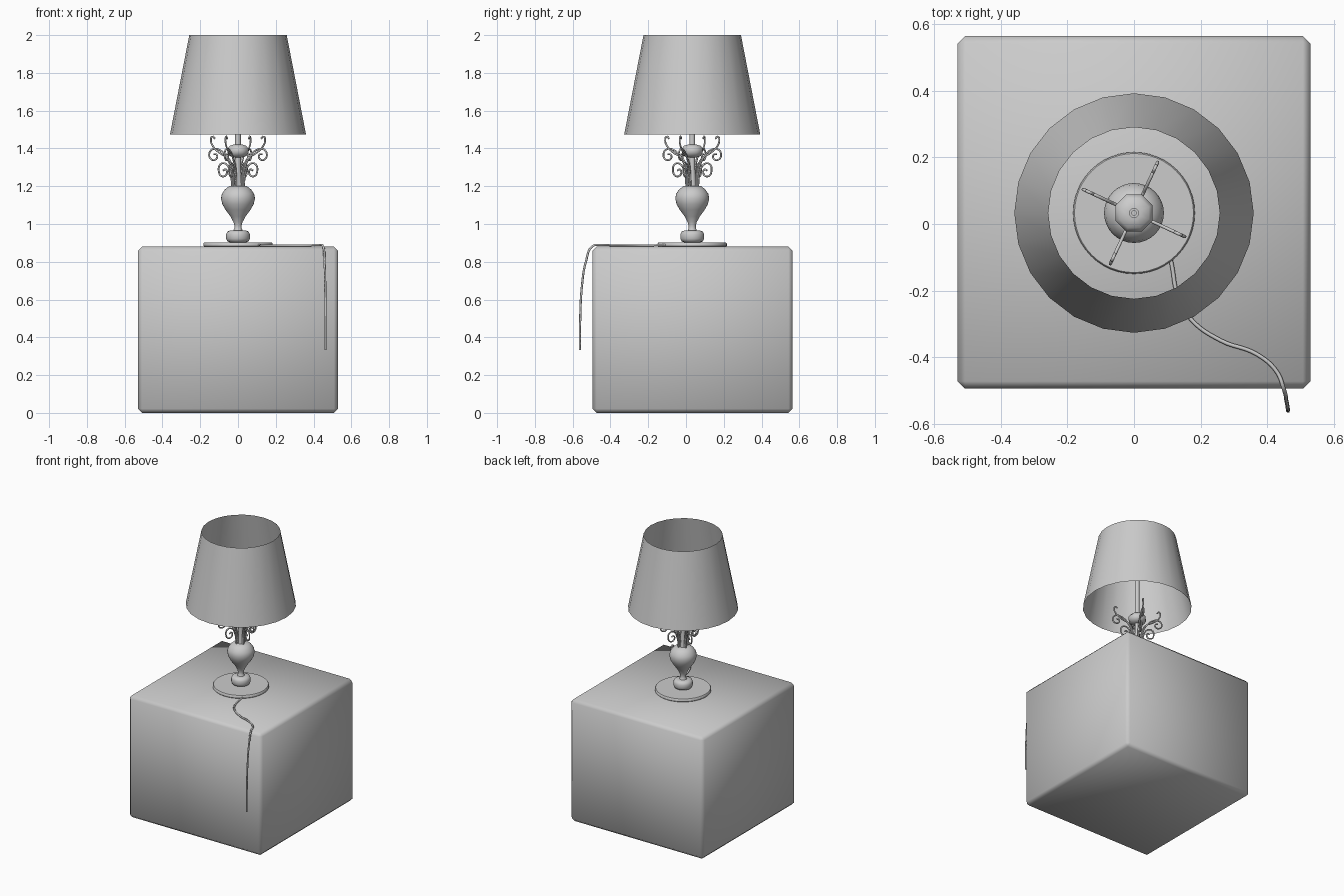
import bpy
import bmesh
from math import sin, cos, pi, radians
from mathutils import Vector

if "Cube" in bpy.data.objects:
    bpy.data.objects.remove(bpy.data.objects["Cube"])

CENTRE = Vector((0, 0.033, 0))      # lamp axis


def finish(name, bm, angle=40):
    bmesh.ops.recalc_face_normals(bm, faces=bm.faces)
    mesh = bpy.data.meshes.new(name)
    bm.to_mesh(mesh)
    bm.free()
    ob = bpy.data.objects.new(name, mesh)
    bpy.context.collection.objects.link(ob)
    bpy.ops.object.select_all(action='DESELECT')
    ob.select_set(True)
    bpy.context.view_layer.objects.active = ob
    bpy.ops.object.shade_smooth_by_angle(angle=radians(angle))
    return ob


def lathe(name, profile, sides, caps=True, angle=40, turn=0.0):
    """Revolve (radius, z) points around the lamp axis."""
    bm = bmesh.new()
    rings = []
    for r, z in profile:
        rings.append([bm.verts.new(CENTRE + Vector((r * cos(turn + 2 * pi * i / sides),
                                                    r * sin(turn + 2 * pi * i / sides), z)))
                      for i in range(sides)])
    for a, b in zip(rings, rings[1:]):
        for i in range(sides):
            j = (i + 1) % sides
            bm.faces.new((a[i], a[j], b[j], b[i]))
    if caps:
        bm.faces.new(rings[0][::-1])
        bm.faces.new(rings[-1])
    return finish(name, bm, angle)


def wire(name, paths, radius, resolution=5):
    """Round wire through smooth paths of points."""
    cu = bpy.data.curves.new(name, 'CURVE')
    cu.dimensions = '3D'
    cu.bevel_depth = radius
    cu.bevel_resolution = 1
    cu.resolution_u = resolution
    cu.use_fill_caps = True
    for pts in paths:
        sp = cu.splines.new('BEZIER')
        sp.bezier_points.add(len(pts) - 1)
        for bp, p in zip(sp.bezier_points, pts):
            bp.co = p
            bp.handle_left_type = bp.handle_right_type = 'AUTO'
    ob = bpy.data.objects.new(name, cu)
    bpy.context.collection.objects.link(ob)
    return ob


# bedside block with chamfered edges, softly shaded
bm = bmesh.new()
bmesh.ops.create_cube(bm, size=1)
for v in bm.verts:
    v.co = Vector((v.co.x * 1.06, v.co.y * 1.06 + 0.035, v.co.z * 0.88 + 0.44))
bmesh.ops.bevel(bm, geom=bm.edges[:], offset=0.022, segments=1, affect='EDGES', profile=0.5)
finish("bedside_block", bm, 60)

# round foot plate
lathe("foot_plate", [(0.178, 0.879), (0.183, 0.884), (0.183, 0.897), (0.179, 0.902)], 48)

# turned collar, neck and vase-shaped body
lathe("collar", [(0.04, 0.902), (0.056, 0.908), (0.063, 0.922), (0.063, 0.946),
                 (0.056, 0.96), (0.04, 0.966)], 32, angle=60)
lathe("vase_body", [(0.026, 0.962), (0.020, 0.975), (0.019, 0.99), (0.024, 1.01), (0.04, 1.04),
                    (0.066, 1.075), (0.083, 1.105), (0.09, 1.135), (0.085, 1.16),
                    (0.07, 1.182), (0.048, 1.2)], 32, angle=50)

# central post, hollow at the top, with an eight-sided knob
lathe("post", [(0.024, 1.198), (0.02, 1.23), (0.015, 1.30), (0.015, 1.75),
               (0.007, 1.75), (0.007, 1.70)], 16)
lathe("knob", [(0.022, 1.352), (0.048, 1.36), (0.06, 1.378), (0.06, 1.398),
               (0.048, 1.414), (0.022, 1.421)], 8, angle=60, turn=pi / 8)

# four scrolled wire brackets, drawn as (radius, z)
scrolls = [
    [(0.022, 1.20), (0.028, 1.28), (0.055, 1.345), (0.105, 1.375), (0.145, 1.41),
     (0.158, 1.443), (0.15, 1.463), (0.135, 1.452)],
    [(0.028, 1.20), (0.035, 1.28), (0.065, 1.35), (0.105, 1.39), (0.145, 1.397), (0.168, 1.372),
     (0.156, 1.342), (0.127, 1.344), (0.124, 1.366), (0.142, 1.37)],
    [(0.034, 1.20), (0.045, 1.275), (0.07, 1.317), (0.1, 1.318), (0.113, 1.285),
     (0.093, 1.252), (0.066, 1.265), (0.072, 1.289), (0.087, 1.283)],
]
for k in range(4):
    a = radians(65 + 90 * k)
    wire("scroll_bracket_%d" % (k + 1),
         [[CENTRE + Vector((r * cos(a), r * sin(a), z)) for r, z in s] for s in scrolls], 0.005)

# open tapered shade
lathe("lampshade", [(0.36, 1.475), (0.258, 2.0)], 24, caps=False)

# power cable running over the top and hanging off the front edge
wire("power_cable", [[
    (0.105, -0.08, 0.889), (0.115, -0.13, 0.888), (0.13, -0.21, 0.887), (0.17, -0.285, 0.887),
    (0.26, -0.35, 0.887), (0.37, -0.392, 0.887), (0.43, -0.445, 0.888), (0.45, -0.495, 0.883),
    (0.458, -0.53, 0.80), (0.462, -0.552, 0.66), (0.463, -0.56, 0.50), (0.463, -0.562, 0.333)]],
    0.006, 6)
